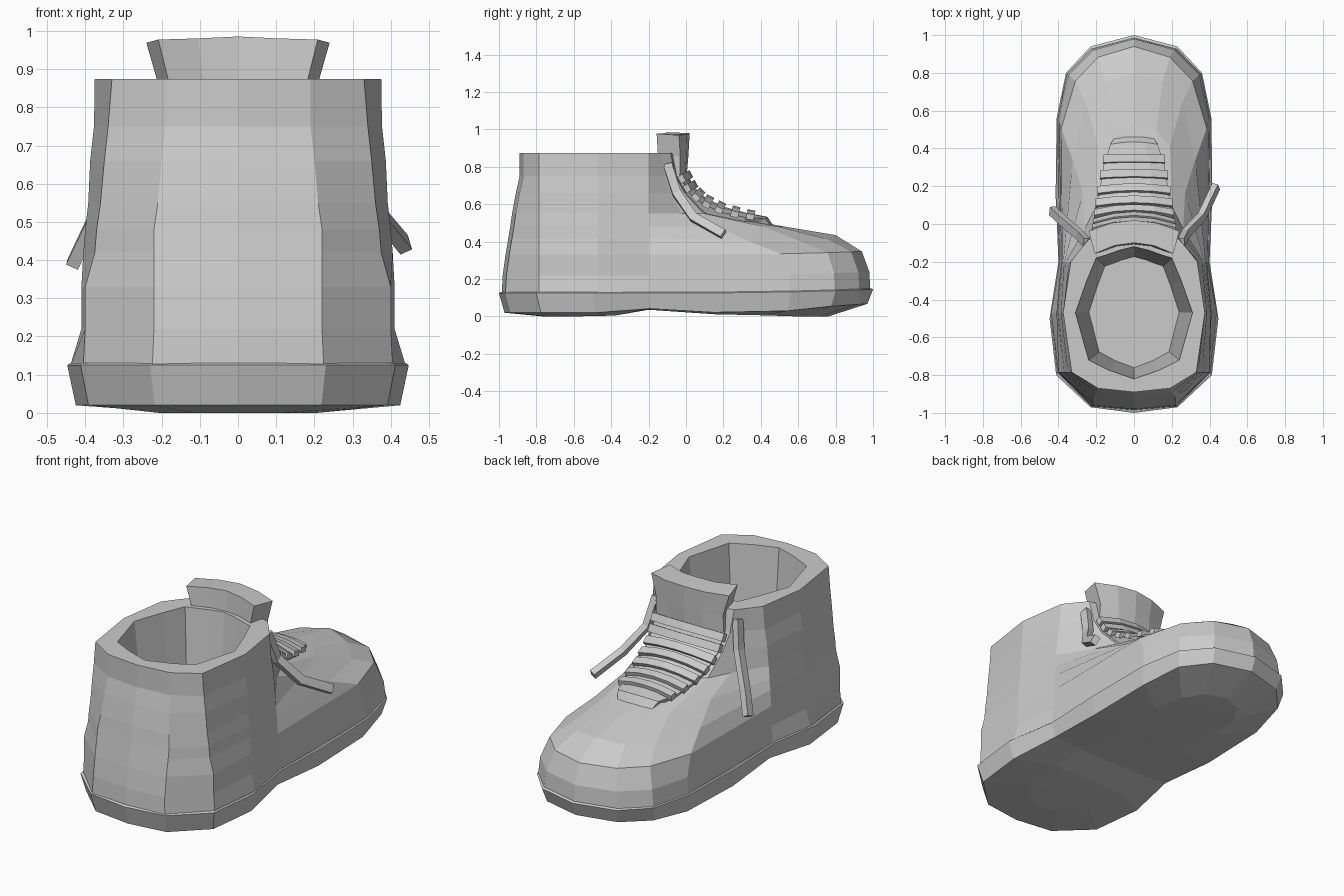
import bpy, bmesh
from mathutils import Vector

if "Cube" in bpy.data.objects:
    bpy.data.objects.remove(bpy.data.objects["Cube"])

grey = bpy.data.materials.new("light_grey")
grey.diffuse_color = (0.6, 0.6, 0.6, 1)
grey.use_nodes = True
grey.node_tree.nodes["Principled BSDF"].inputs["Base Color"].default_value = grey.diffuse_color


def make(name, verts, faces):
    me = bpy.data.meshes.new(name)
    me.from_pydata(verts, [], faces)
    bm = bmesh.new()
    bm.from_mesh(me)
    bmesh.ops.recalc_face_normals(bm, faces=bm.faces)
    bm.to_mesh(me)
    bm.free()
    me.materials.append(grey)
    ob = bpy.data.objects.new(name, me)
    bpy.context.collection.objects.link(ob)
    return ob


def loft(name, halves):
    """Closed loft through symmetric rings, each given as its +x half."""
    m = len(halves[0]) - 1
    n = 2 * m
    verts, faces = [], []
    for h in halves:
        verts += list(h) + [(-x, y, z) for x, y, z in h[m - 1:0:-1]]
    for r in range(len(halves) - 1):
        for i in range(n):
            j = (i + 1) % n
            faces.append((r * n + i, r * n + j, (r + 1) * n + j, (r + 1) * n + i))
    for base in (0, (len(halves) - 1) * n):
        for i in range(m):
            q = [i, i + 1, (n - i - 1) % n, (n - i) % n]
            faces.append([base + k for k in dict.fromkeys(q)])
    return make(name, verts, faces)


def bar(name, pts, sides, ups, w, t):
    """Rectangular strip swept along pts."""
    verts, faces = [], []
    for p, s, u in zip(pts, sides, ups):
        verts += [p + s * a * w / 2 + u * b * t / 2
                  for a, b in ((-1, -1), (1, -1), (1, 1), (-1, 1))]
    for r in range(len(pts) - 1):
        for i in range(4):
            j = (i + 1) % 4
            faces.append((4 * r + i, 4 * r + j, 4 * r + 4 + j, 4 * r + 4 + i))
    e = 4 * len(pts) - 4
    faces += [(0, 1, 2, 3), (e, e + 1, e + 2, e + 3)]
    return make(name, verts, faces)


def toe_lift(y):
    return 0.02 * max(0, y) ** 2


# Sole: outline x, y and lower rim height, with a bulging underside
outline = [(0, -1, .02), (.23, -.97, .02), (.412, -.8, .02), (.447, -.5, .02),
           (.4, -.2, .042), (.415, .15, .022), (.41, .56, .03),
           (.36, .8, .055), (.23, .94, .064), (0, 1, .068)]
under = [0, 0, 0, .005, .036, .012, .006, 0, 0, 0]
loft("sole", [
    [(x * .5, y * .76 if abs(y) > .3 else y, z) for (x, y, _), z in zip(outline, under)],
    [(x * .95, y * .97, z) for x, y, z in outline],
    [(x, y, .125 + toe_lift(y)) for x, y, _ in outline],
    [(x * .985, y * .99, .13 + toe_lift(y)) for x, y, _ in outline]])

# Upper: z, back y, half widths from heel to toe (7), front y
levels = [
    (.127, -.985, .224, .405, .438, .394, .404, .355, .227, .985),
    (.22, -.98, .22, .40, .41, .387, .398, .345, .215, .98),
    (.33, -.965, .22, .40, .41, .385, .385, .31, .19, .94),
    (.42, -.95, .22, .375, .405, .38, .325, .255, .15, .80),
    (.48, -.94, .22, .37, .40, .375, .27, .19, .12, .53),
    (.55, -.93, .21, .36, .392, .37, .26, .20, .13, .15),
    (.66, -.91, .20, .35, .387, .36, .27, .22, .15, .03),
    (.75, -.89, .19, .34, .377, .345, .27, .23, .16, -.03),
    (.874, -.89, .19, .33, .375, .335, .28, .24, .17, -.06)]
side_fraction = [.64, .64, .62, .54, .5, .5, .5, .5, .5]
rings = []
for k, (z, yb, *w, yf) in enumerate(levels):
    ys = [yb, yb + .02, -.785, -.47, -.2]
    ys += [-.2 + (yf + .2) * f for f in (side_fraction[k], .84, .95, 1)]
    xs = [0, *w, 0]
    drop = (0, 0, 0, 0, 0, -.02, -.03, -.005, .015) if k == 3 else (0,) * 9
    rings.append([(x, y, z + d + (toe_lift(y) if k < 3 else 0))
                  for x, y, d in zip(xs, ys, drop)])
# Ankle opening and inside of the shoe
opening = [(0, -.82), (.13, -.775), (.24, -.72), (.31, -.47), (.25, -.3),
           (.2, -.18), (.15, -.165), (.08, -.14), (0, -.12)]
rings.append([(x, y, .874) for x, y in opening])
rings.append([(x * .77, -.45 + (y + .45) * .84, .2) for x, y in opening])
loft("upper", rings)

# Tongue: centre line y, z and half width, from the top down to the toe
rows = [(.02, .965, .24), (.012, .85, .207), (.005, .765, .21), (.045, .69, .205),
        (.105, .635, .195), (.2, .587, .18), (.32, .555, .16), (.435, .533, .125),
        (.47, .48, .1)]


def tongue_frame(t):
    """Centre, half width, tangent and inward normal at row position t."""
    i = min(int(t), len(rows) - 2)
    a, b = Vector(rows[i]), Vector(rows[i + 1])
    y, z, hw = a.lerp(b, t - i)
    d = b - a
    tan = Vector((0, d.x, d.y)).normalized()
    return Vector((0, y, z)), hw, tan, Vector((0, tan.z, -tan.y))


def tongue_point(t, u, depth=0, scale=1, extra=0):
    c, hw, tan, n = tongue_frame(t)
    p = c + n * (hw * hw * u * u + depth)
    p.x = u * (hw + extra) * scale
    return p


us = (-1, -.5, 0, .5, 1)
verts, faces = [], []
for r in range(len(rows)):
    verts += [tongue_point(r, u) for u in us]
    verts += [tongue_point(r, u, .12 if r < 2 else .06, .87) for u in reversed(us)]
for i, dz in ((1, .009), (2, .015), (3, .009), (6, .006), (7, .012), (8, .006)):
    verts[i].z += dz                     # raised middle of the top edge
N = 10
for r in range(len(rows) - 1):
    for i in range(N):
        j = (i + 1) % N
        faces.append((r * N + i, r * N + j, r * N + N + j, r * N + N + i))
for base in (0, (len(rows) - 1) * N):
    faces += [[base + k for k in (i, i + 1, 8 - i, 9 - i)] for i in range(4)]
make("tongue", verts, faces)

# Laces over the tongue
for k in range(7):
    t = 2.15 + k * .68
    _, _, tan, n = tongue_frame(t)
    pts = [tongue_point(t, u, -.005, 1, .012) for u in us]
    bar(f"lace_{k + 1}", pts, [tan] * 5, [-n] * 5, .042, .03)

# Loose lace ends hanging at either side
ends = {"lace_end_right": [(.25, -.1, .815), (.275, -.05, .66), (.36, .04, .53), (.435, .2, .44)],
        "lace_end_left": [(-.25, -.1, .82), (-.285, -.06, .67), (-.38, .02, .5), (-.432, .07, .39)]}
for name, path in ends.items():
    pts = [Vector(p) for p in path]
    sides, ups = [], []
    out = Vector((1 if pts[0].x > 0 else -1, 0, .3))
    for i in range(len(pts)):
        d = (pts[min(i + 1, 3)] - pts[max(i - 1, 0)]).normalized()
        s = d.cross(out).normalized()
        sides.append(s)
        ups.append(s.cross(d).normalized())
    bar(name, pts, sides, ups, .047, .034)
